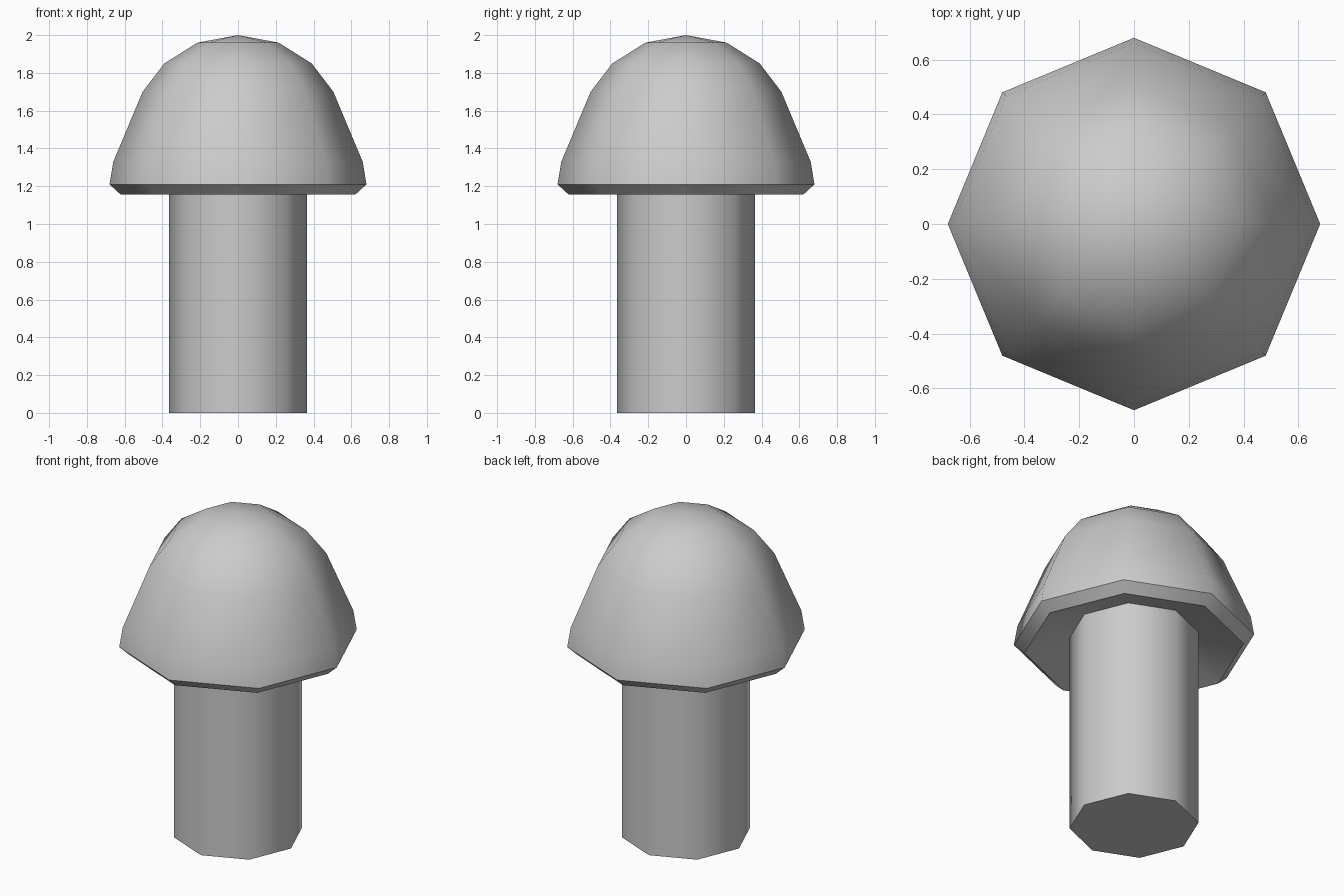
import bpy
import bmesh
from math import cos, sin, pi, radians

if "Cube" in bpy.data.objects:
    bpy.data.objects.remove(bpy.data.objects["Cube"])

SIDES = 8


def lathe(name, profile, angle=50):
    """Revolve (radius, z) points into an eight-sided part; zero radius makes a pole."""
    bm = bmesh.new()
    rings = []
    for r, z in profile:
        n = SIDES if r > 0 else 1
        rings.append([bm.verts.new((r * cos(2 * pi * i / SIDES),
                                    r * sin(2 * pi * i / SIDES), z)) for i in range(n)])
    for a, b in zip(rings, rings[1:]):
        for i in range(SIDES):
            j = (i + 1) % SIDES
            if len(b) == 1:
                bm.faces.new((a[i], a[j], b[0]))
            else:
                bm.faces.new((a[i], a[j], b[j], b[i]))
    mesh = bpy.data.meshes.new(name)
    obj = bpy.data.objects.new(name, mesh)
    bpy.context.collection.objects.link(obj)
    return bm, obj, angle


def finish(bm, obj, angle):
    bm.to_mesh(obj.data)
    bm.free()
    bpy.ops.object.select_all(action='DESELECT')
    obj.select_set(True)
    bpy.context.view_layer.objects.active = obj
    bpy.ops.object.shade_smooth_by_angle(angle=radians(angle))


# Stem: straight octagonal column with a flat base
bm, obj, angle = lathe("stem", [(0.365, 0), (0.365, 1.24)])
base = [v for v in bm.verts if v.co.z < 0.01]
bm.faces.new(list(reversed(base)))
finish(bm, obj, angle)

# Cap: hollowed underside, bevelled rim, then the dome
finish(*lathe("cap", [(0.365, 1.24), (0.62, 1.155), (0.68, 1.21), (0.66, 1.33),
                      (0.505, 1.70), (0.39, 1.85), (0.215, 1.96), (0, 2.0)]))
